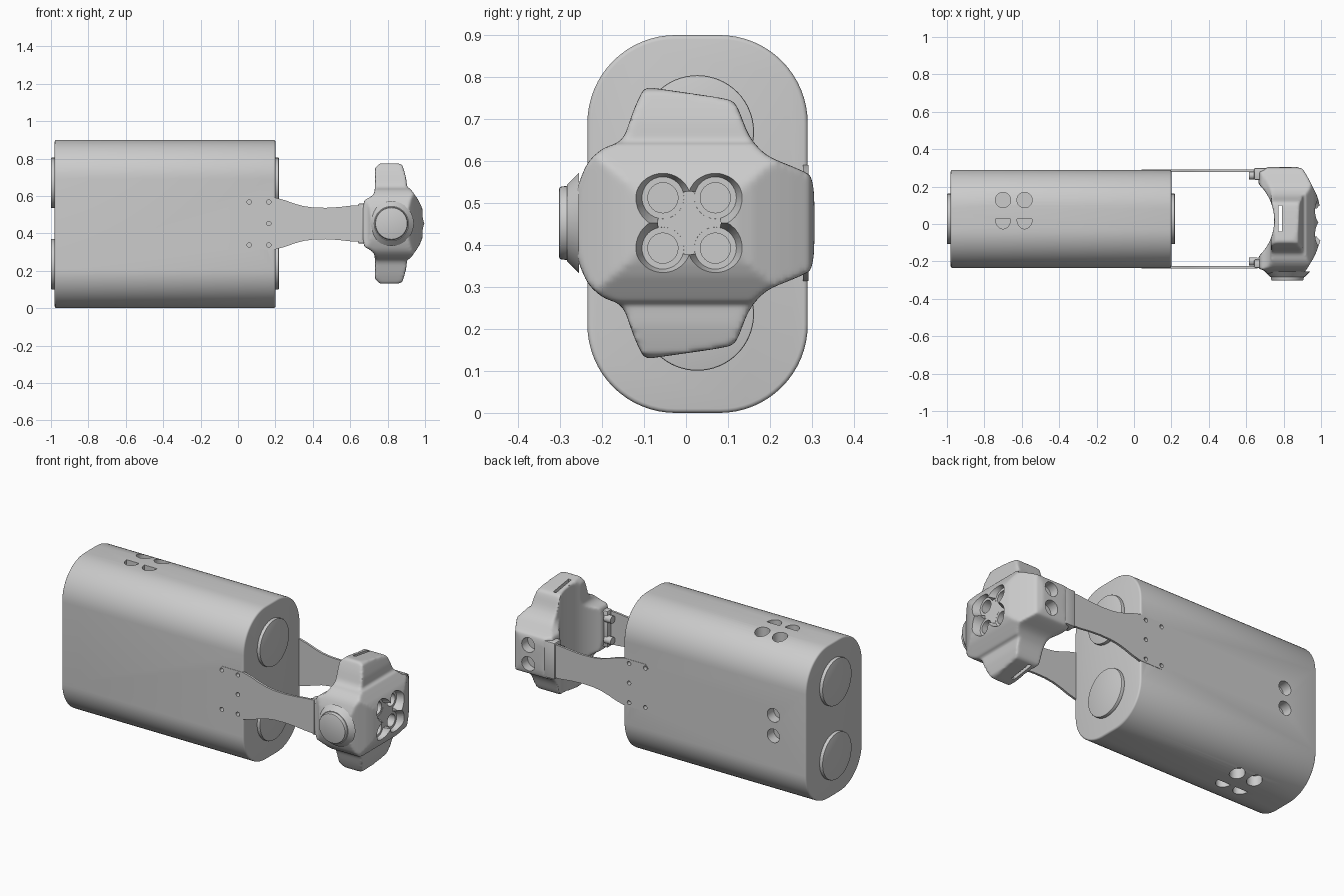
import bpy, bmesh, math
from mathutils import Vector

if "Cube" in bpy.data.objects:
    bpy.data.objects.remove(bpy.data.objects["Cube"])

ZC = 0.4525   # mid height, everything mirrors about it
YC = 0.027    # body centre in y


def place(axis, u, v, h):
    return {'x': (h, u, v), 'y': (u, h, v), 'z': (u, v, h)}[axis]


def loft(name, axis, ring_a, a, ring_b, b):
    bm = bmesh.new()
    va = [bm.verts.new(place(axis, u, v, a)) for u, v in ring_a]
    vb = [bm.verts.new(place(axis, u, v, b)) for u, v in ring_b]
    n = len(va)
    bm.faces.new(va)
    bm.faces.new(vb[::-1])
    for i in range(n):
        bm.faces.new((va[i], vb[i], vb[(i + 1) % n], va[(i + 1) % n]))
    bmesh.ops.recalc_face_normals(bm, faces=bm.faces)
    me = bpy.data.meshes.new(name)
    bm.to_mesh(me)
    bm.free()
    ob = bpy.data.objects.new(name, me)
    bpy.context.collection.objects.link(ob)
    return ob


def prism(name, axis, ring, a, b):
    return loft(name, axis, ring, a, ring, b)


def arc(u, v, r, n=32, start=0.0, sweep=360.0, rv=None):
    full = sweep == 360.0
    steps = n if full else n + 1
    t = [math.radians(start + sweep * i / n) for i in range(steps)]
    return [(u + r * math.cos(k), v + (rv or r) * math.sin(k)) for k in t]


def rod(name, axis, u, v, r, a, b, r2=None, n=32):
    return loft(name, axis, arc(u, v, r, n), a, arc(u, v, r2 or r, n), b)


def box(name, x0, x1, y0, y1, z0, z1):
    return prism(name, 'z', [(x0, y0), (x1, y0), (x1, y1), (x0, y1)], z0, z1)


def mirrored(half):
    """Upper outline as (u, height above centre), reflected below."""
    return [(u, ZC + h) for u, h in half] + [(u, ZC - h) for u, h in reversed(half)]


def chaikin(pts, rounds=2):
    for _ in range(rounds):
        out = []
        for i, p in enumerate(pts):
            p, q = Vector(p), Vector(pts[(i + 1) % len(pts)])
            out += [tuple(p.lerp(q, 0.2)), tuple(p.lerp(q, 0.8))]
        pts = out
    return pts


def modify(ob, kind, **props):
    m = ob.modifiers.new(kind.title(), kind)
    for k, v in props.items():
        setattr(m, k, v)
    bpy.context.view_layer.objects.active = ob
    bpy.ops.object.modifier_apply(modifier=m.name)


def boolean(ob, cutter, op='DIFFERENCE'):
    modify(ob, 'BOOLEAN', object=cutter, operation=op, solver='EXACT')
    bpy.data.objects.remove(cutter)


def smooth(ob, angle=35):
    bpy.ops.object.select_all(action='DESELECT')
    ob.select_set(True)
    bpy.context.view_layer.objects.active = ob
    bpy.ops.object.shade_smooth_by_angle(angle=math.radians(angle))


# Main body: rounded block along x
R = 0.21
section = []
for y, z, s in ((0.29 - R, 0.9 - R, 0), (-0.235 + R, 0.9 - R, 90),
                (-0.235 + R, R, 180), (0.29 - R, R, 270)):
    section += arc(y, z, R, 16, s, 90)
body = prism('main_body', 'x', section, -0.98, 0.2)
modify(body, 'BEVEL', width=0.01, segments=3, limit_method='ANGLE', angle_limit=math.radians(50))

# Top and bottom ports: round ones and half-round ones
for z0, z1 in ((0.84, 0.95), (-0.05, 0.06)):
    for x in (-0.7, -0.585):
        boolean(body, rod('cut', 'z', x, 0.128, 0.041, z0, z1))
        boolean(body, prism('cut', 'z', arc(x, 0.027, 0.041, 16, 180, 180, rv=0.053), z0, z1))
# Rear ports
for dz in (-0.06, 0.06):
    boolean(body, rod('cut', 'y', -0.77, ZC + dz, 0.04, 0.23, 0.35))

# End discs
for z in (ZC - 0.217, ZC + 0.217):
    for side, a, b in (('left', -0.97, -1.0), ('right', 0.19, 0.219)):
        d = rod('end_disc_' + side, 'x', YC, z, 0.135, a, b, n=64)
        modify(d, 'BEVEL', width=0.004, segments=2, limit_method='ANGLE')
        smooth(d)

# Side arms with screw holes
half = [(0.04, 0.115), (0.06, 0.138), (0.2, 0.138), (0.25, 0.125), (0.3, 0.107), (0.35, 0.093),
        (0.4, 0.086), (0.47, 0.084), (0.54, 0.088), (0.6, 0.095), (0.66, 0.098)]
for name, y0, y1 in (('front_arm', -0.237, -0.224), ('rear_arm', 0.279, 0.292)):
    arm = prism(name, 'y', mirrored(half), y0, y1)
    for x, dz in ((0.06, 0.115), (0.165, 0.115), (0.06, -0.115), (0.165, -0.115), (0.165, 0)):
        for target in (arm, body):
            boolean(target, rod('cut', 'y', x, ZC + dz, 0.012, y0 - 0.012, y1 + 0.012, n=12))
    smooth(arm)
smooth(body)

# Hinge blocks and screws joining the arms to the head
for name, y0, y1 in (('front_hinge', -0.235, -0.19), ('rear_hinge', 0.235, 0.3)):
    h = box(name, 0.642, 0.74, y0, y1, 0.345, 0.56)
    modify(h, 'BEVEL', width=0.008, segments=2)
    smooth(h)
    ym = -0.2 if y0 < 0 else 0.26
    for z in (0.39, 0.515):
        smooth(rod(name + '_screw', 'x', ym, z, 0.022, 0.615, 0.66, n=16))

# Head: intersection of its three outlines, then softened
face = [(-0.268, 0.03), (-0.258, 0.09), (-0.235, 0.145), (-0.2, 0.178), (-0.15, 0.195),
        (-0.125, 0.27), (-0.1, 0.324), (-0.08, 0.322), (0.1, 0.296), (0.12, 0.285),
        (0.15, 0.205), (0.19, 0.16), (0.27, 0.128), (0.306, 0.11)]
side = [(0.665, 0.12), (0.715, 0.145), (0.733, 0.17), (0.731, 0.325), (0.875, 0.325),
        (0.892, 0.27), (0.908, 0.205), (0.932, 0.172), (0.972, 0.115), (1.003, 0.03)]
plan = [(0.64, -0.235), (0.695, -0.245), (0.715, -0.275), (0.9, -0.275), (0.925, -0.24),
        (0.97, -0.165), (1.003, -0.07), (1.0, 0.05), (0.985, 0.14), (0.935, 0.24), (0.895, 0.308),
        (0.71, 0.308), (0.695, 0.285), (0.64, 0.275)]
head = prism('head_shell', 'x', chaikin(mirrored(face)), 0.5, 1.1)
boolean(head, prism('cut', 'y', chaikin(mirrored(side), 1), -0.5, 0.5), 'INTERSECT')
boolean(head, prism('cut', 'z', chaikin(plan, 1), 0, 1), 'INTERSECT')
boolean(head, rod('cut', 'z', 0.485, 0.02, 0.265, 0, 1, n=64))
# Slope the upper and lower tabs back from the brow
for s in (1, -1):
    wedge = [(0.885, ZC + s * 0.36), (0.905, ZC + s * 0.19), (1.1, ZC + s * 0.165), (1.1, ZC + s * 0.36)]
    boolean(head, prism('cut', 'y', wedge, -0.5, 0.5))
modify(head, 'REMESH', mode='VOXEL', voxel_size=0.008)
modify(head, 'SMOOTH', factor=0.5, iterations=6)

# Vertical slot behind the curved pad
boolean(head, box('cut', 0.772, 0.79, -0.04, 0.1, 0, 1))
# Four-lobed recess in the face, with a round hole in each lobe
boolean(head, rod('cut', 'x', 0.008, ZC, 0.075, 0.945, 1.05, n=32))
for y in (-0.055, 0.07):
    for dz in (-0.06, 0.06):
        boolean(head, rod('cut', 'x', y, ZC + dz, 0.05, 0.9445, 1.03, r2=0.08))
for y in (-0.055, 0.07):
    for dz in (-0.06, 0.06):
        boolean(head, rod('cut', 'x', y, ZC + dz, 0.036, 0.88, 1.03, n=24))
# Two round sockets on the rear side of the head
for dz in (-0.055, 0.055):
    boolean(head, rod('cut', 'y', 0.81, ZC + dz, 0.042, 0.25, 0.35))
smooth(head, 40)

# Round boss on the front side of the head
boss = rod('side_boss', 'y', 0.82, ZC, 0.12, -0.255, -0.283, r2=0.092, n=40)
cap = rod('side_boss_cap', 'y', 0.82, ZC, 0.09, -0.27, -0.303, r2=0.086, n=40)
modify(cap, 'BEVEL', width=0.006, segments=2, limit_method='ANGLE')
for ob in (boss, cap):
    smooth(ob)
